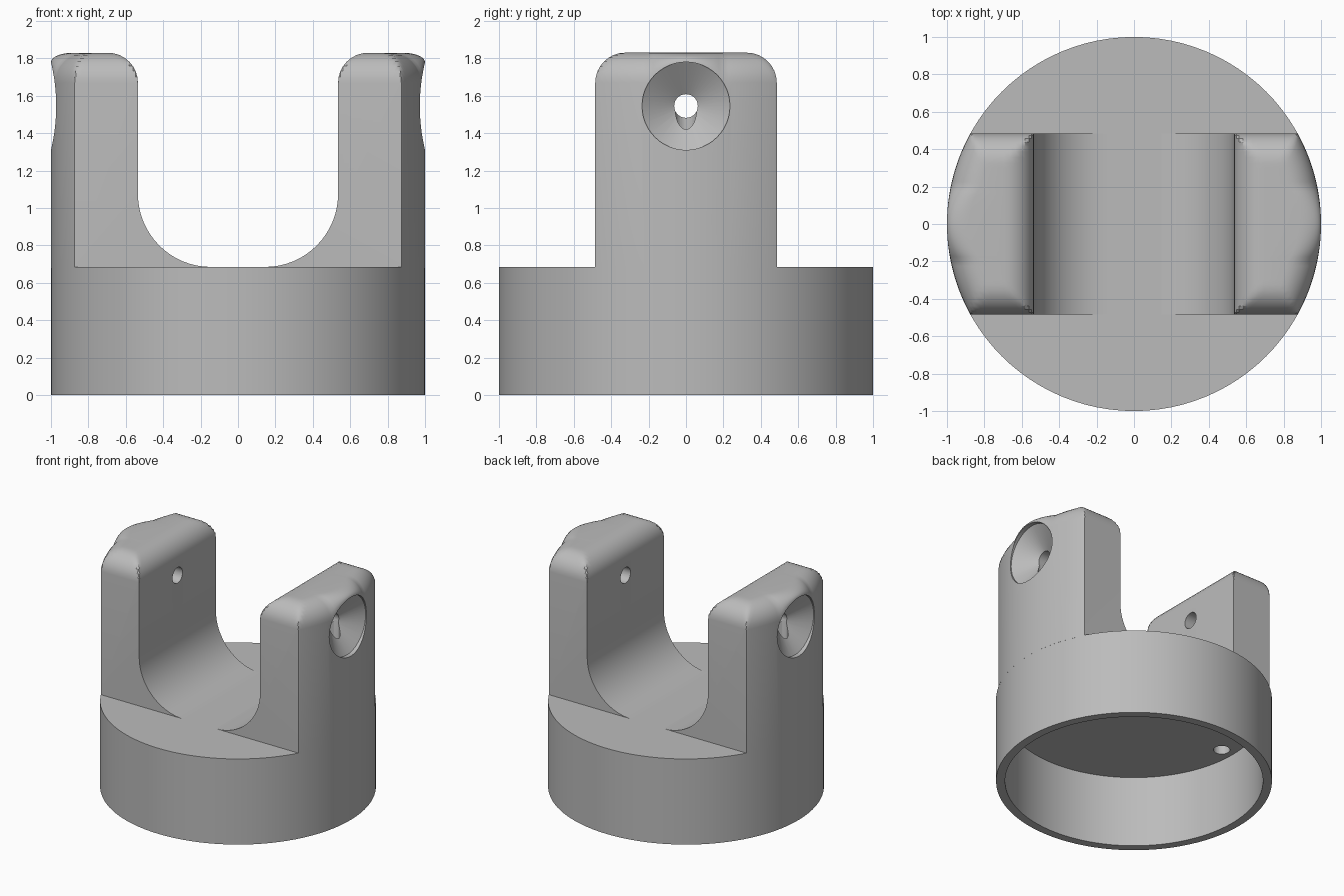
import bpy, bmesh
from math import sin, cos, pi, sqrt, radians
from mathutils import Matrix

cube = bpy.data.objects.get("Cube")
if cube:
    bpy.data.objects.remove(cube, do_unlink=True)

grey = bpy.data.materials.new("plain_grey")
grey.use_nodes = True
COLOUR = (0.5, 0.5, 0.5, 1)
grey.diffuse_color = COLOUR
grey.node_tree.nodes["Principled BSDF"].inputs["Base Color"].default_value = COLOUR

TOP, FLOOR, CEILING = 1.83, 0.685, 0.57
INNER, HALF_WIDTH = 0.535, 0.485
ROUND = 0.16            # rounding of the arm tops
SADDLE = 0.39           # radius of the saddle curve
HOLE_Z, HOLE_R, SINK_R = 1.545, 0.063, 0.235
STEPS = 8


def finish(bm, name):
    bmesh.ops.remove_doubles(bm, verts=bm.verts, dist=1e-5)
    bmesh.ops.recalc_face_normals(bm, faces=bm.faces)
    mesh = bpy.data.meshes.new(name)
    bm.to_mesh(mesh)
    bm.free()
    mesh.materials.append(grey)
    ob = bpy.data.objects.new(name, mesh)
    bpy.context.collection.objects.link(ob)
    return ob


def lathe(name, profile, segments, matrix=Matrix()):
    """Spin (radius, height) points about z, then place the result."""
    bm = bmesh.new()
    verts = [bm.verts.new((r, 0, z)) for r, z in profile]
    edges = [bm.edges.new(pair) for pair in zip(verts, verts[1:])]
    bmesh.ops.spin(bm, geom=verts + edges, cent=(0, 0, 0), axis=(0, 0, 1),
                   angle=2 * pi, steps=segments)
    bm.transform(matrix)
    return finish(bm, name)


def quarter(k):
    """Inset and drop factors along a quarter round."""
    a = k / STEPS * pi / 2
    return 1 - cos(a), 1 - sin(a)


def arm_section(y, y_drop):
    """Points of one x-z slice, from the saddle up over the arm top."""
    pts = []
    for k in range(STEPS * 2 + 1):
        a = k / (STEPS * 2) * pi / 2
        pts.append((INNER - SADDLE + SADDLE * sin(a), FLOOR + SADDLE * (1 - cos(a))))
    # the outer rounding gets shallower above the countersink
    rim = HOLE_Z + sqrt(max(0, SINK_R ** 2 - y * y))
    fall = max(0.05, min(ROUND, TOP - rim))
    inset = 0.12 + 0.04 * (fall - 0.05) / (ROUND - 0.05)
    outer = sqrt(1 - y * y)
    for k in range(STEPS + 1):
        d, drop = quarter(k)
        pts.append((INNER + ROUND * d, TOP - max(ROUND * drop, y_drop)))
    for k in range(STEPS, -1, -1):
        d, drop = quarter(k)
        pts.append((outer - inset * d, TOP - max(fall * drop, y_drop)))
    return pts


def make_arm(name, side):
    # slices across the width, closer together in the rounded ends
    end = [(HALF_WIDTH - ROUND * d, ROUND * drop)
           for d, drop in map(quarter, range(STEPS + 1))]
    flat = HALF_WIDTH - ROUND
    n = 26
    rows = [(-y, drop) for y, drop in end]
    rows += [(-flat + 2 * flat * i / n, 0) for i in range(1, n)]
    rows += end[::-1]
    bm = bmesh.new()
    bottom = FLOOR - 0.005
    grid = []
    for y, drop in rows:
        pts = arm_section(y, drop)
        pts = [(pts[0][0], bottom)] + pts + [(pts[-1][0], bottom)]
        grid.append([bm.verts.new((side * x, y, z)) for x, z in pts])
    for a, b in zip(grid, grid[1:]):
        for i in range(len(a) - 1):
            bm.faces.new((a[i], a[i + 1], b[i + 1], b[i]))
    bm.faces.new(grid[0])
    bm.faces.new(grid[-1])
    bm.faces.new([r[0] for r in grid] + [r[-1] for r in reversed(grid)])
    return finish(bm, name)


def cut(ob, cutters):
    for c in cutters:
        m = ob.modifiers.new("cut", "BOOLEAN")
        m.operation, m.solver, m.object = "DIFFERENCE", "EXACT", c
    bpy.context.view_layer.update()
    deps = bpy.context.evaluated_depsgraph_get()
    mesh = bpy.data.meshes.new_from_object(ob.evaluated_get(deps))
    ob.modifiers.clear()
    ob.data = mesh


# Hollow round base
base = lathe("base", [(0, FLOOR), (1, FLOOR), (1, 0), (0.935, 0),
                      (0.935, CEILING), (0, CEILING)], 96)

# Arms with countersunk cross holes and wire channels down to the cavity
parts, channels, cutters = [base], [], []
for side, label in ((1, "left"), (-1, "right")):
    arm = make_arm(label + "_arm", side)
    place = Matrix.Translation((0, 0, HOLE_Z)) @ Matrix.Rotation(side * pi / 2, 4, "Y")
    sink = lathe(label + "_countersink_cutter",
                 [(0, 0.4), (HOLE_R, 0.4), (HOLE_R, 0.848), (SINK_R, 0.965),
                  (SINK_R, 1.1), (0, 1.1)], 48, place)
    channel = lathe(label + "_channel_cutter",
                    [(0, 0.5), (0.06, 0.5), (0.06, 1.53), (0, 1.53)], 32,
                    Matrix.Translation((side * 0.83, 0, 0)))
    cut(arm, [sink, channel])
    parts.append(arm)
    channels.append(channel)
    cutters += [sink, channel]
cut(base, channels)
for c in cutters:
    bpy.data.objects.remove(c, do_unlink=True)

# Smooth the curves, keep the edges sharp
bpy.ops.object.select_all(action="DESELECT")
for ob in parts:
    ob.select_set(True)
bpy.context.view_layer.objects.active = base
bpy.ops.object.shade_smooth_by_angle(angle=radians(30))
